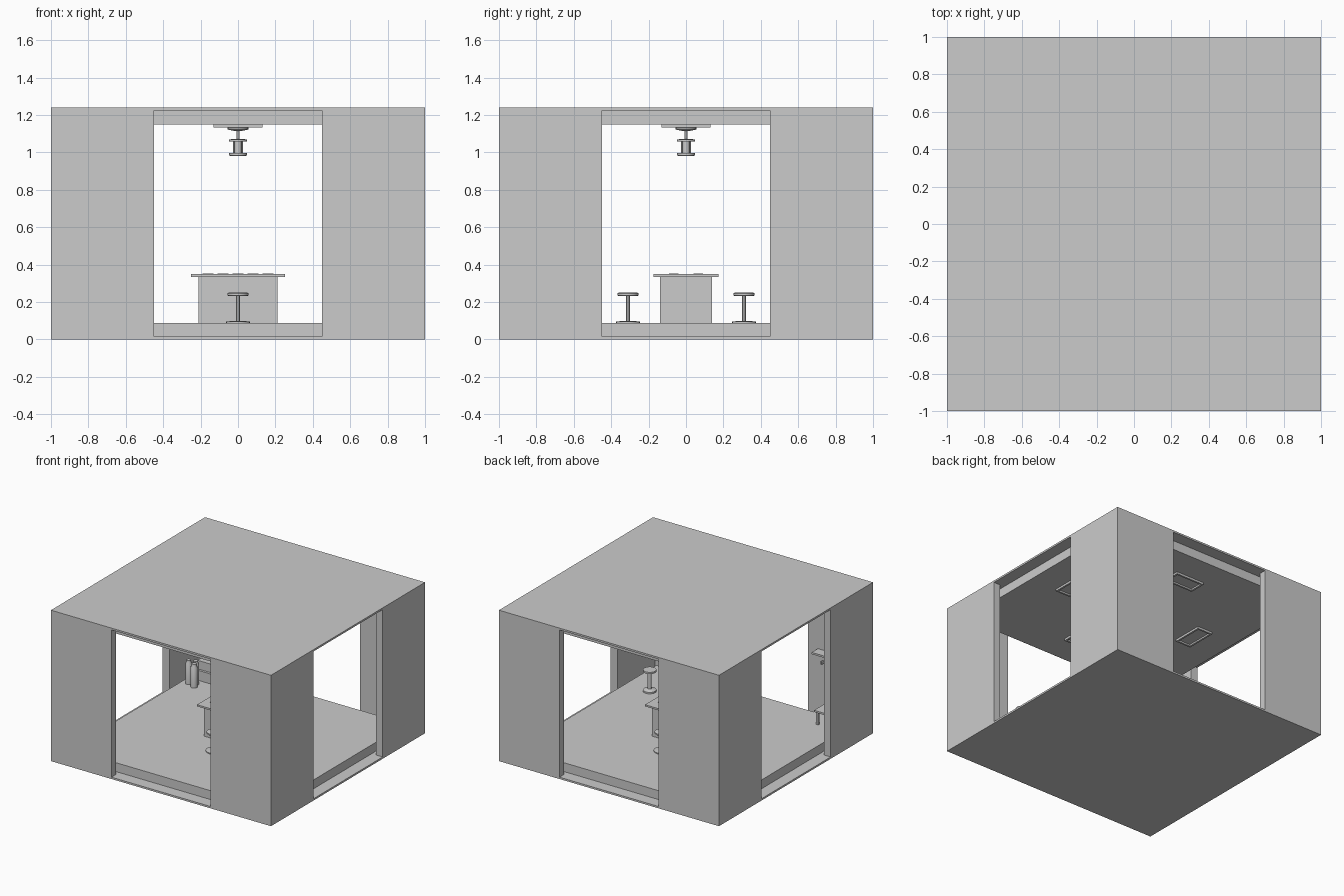
import bpy, bmesh, math
from mathutils import Vector

if "Cube" in bpy.data.objects:
    bpy.data.objects.remove(bpy.data.objects["Cube"])


def finish(name, bm):
    bmesh.ops.recalc_face_normals(bm, faces=bm.faces)
    me = bpy.data.meshes.new(name)
    bm.to_mesh(me)
    bm.free()
    ob = bpy.data.objects.new(name, me)
    bpy.context.collection.objects.link(ob)
    return ob


def box(name, x0, x1, y0, y1, z0, z1):
    bm = bmesh.new()
    bmesh.ops.create_cube(bm, size=1)
    for v in bm.verts:
        v.co = Vector(((x0 + x1) / 2 + v.co.x * (x1 - x0),
                       (y0 + y1) / 2 + v.co.y * (y1 - y0),
                       (z0 + z1) / 2 + v.co.z * (z1 - z0)))
    return finish(name, bm)


def prism(name, points, z0, z1):
    bm = bmesh.new()
    face = bm.faces.new([bm.verts.new((x, y, z0)) for x, y in points])
    ext = bmesh.ops.extrude_face_region(bm, geom=[face])
    verts = [g for g in ext["geom"] if isinstance(g, bmesh.types.BMVert)]
    bmesh.ops.translate(bm, vec=(0, 0, z1 - z0), verts=verts)
    return finish(name, bm)


def lathe(name, profile, x=0, y=0, sides=24):
    # closed solid of revolution from (radius, z) points
    bm = bmesh.new()
    rings = [[bm.verts.new((x + r * math.cos(2 * math.pi * i / sides),
                            y + r * math.sin(2 * math.pi * i / sides), z))
              for i in range(sides)] for r, z in profile]
    for a, b in zip(rings, rings[1:]):
        for i in range(sides):
            j = (i + 1) % sides
            bm.faces.new((a[i], a[j], b[j], b[i]))
    bm.faces.new(rings[0])
    bm.faces.new(rings[-1])
    ob = finish(name, bm)
    bpy.ops.object.select_all(action='DESELECT')
    ob.select_set(True)
    bpy.context.view_layer.objects.active = ob
    bpy.ops.object.shade_smooth_by_angle()
    return ob


# outer shell: base, roof and four L-shaped wall corners
box("base_plate", -1, 1, -1, 1, 0, .015)
box("roof_plate", -1, 1, -1, 1, 1.225, 1.24)
L = [(1, 1), (.45, 1), (.45, .94), (.94, .94), (.94, .45), (1, .45)]
for sx in (-1, 1):
    for sy in (-1, 1):
        prism("wall_corner", [(sx * x, sy * y) for x, y in L], .015, 1.225)

# inner floor and ceiling slabs
box("floor_slab", -.9, .9, -.9, .9, .015, .088)
box("ceiling_slab", -.9, .9, -.9, .9, 1.15, 1.225)

# ceiling light frames, one near each opening
for k in range(4):
    turn = k * math.pi / 2
    for x0, x1, y0, y1 in ((-.13, .13, .52, .535), (-.13, .13, .645, .66),
                           (-.13, -.115, .535, .645), (.115, .13, .535, .645)):
        box("light_frame", x0, x1, y0, y1, 1.133, 1.15).rotation_euler.z = turn
    box("light_panel", -.115, .115, .535, .645, 1.146, 1.15).rotation_euler.z = turn

# hanging lantern
lathe("lantern_mount", [(.03, 1.15), (.055, 1.132), (.055, 1.122), (.02, 1.115)])
lathe("lantern_rod", [(.009, 1.12), (.009, 1.07)], sides=12)
lathe("lantern_cap", [(.03, 1.073), (.047, 1.068), (.047, 1.058)])
lathe("lantern_base", [(.047, .998), (.047, .985), (.04, .98)])
lathe("lantern_bulb", [(.02, .998), (.02, 1.058)])
for k in range(4):
    lathe("lantern_post", [(.005, .995), (.005, 1.06)],
          .032 * math.cos(k * math.pi / 2 + .785), .032 * math.sin(k * math.pi / 2 + .785), 8)

# central table with thin items on top
box("table_body", -.21, .21, -.14, .14, .088, .335)
box("table_top", -.25, .25, -.175, .175, .335, .349)
for i in range(5):
    x = -.16 + .08 * i
    for y in (-.09, .04):
        box("table_card", x - .03, x + .03, y, y + .05, .349, .353)

# stools at both sides
for y in (-.31, .31):
    lathe("stool_base", [(.063, .088), (.063, .095), (.03, .1)], 0, y)
    lathe("stool_stem", [(.01, .09), (.01, .235)], 0, y, 12)
    lathe("stool_seat", [(.05, .232), (.056, .236), (.056, .247), (.05, .25)], 0, y)

# canisters and crates in the back left corner
for x, y in ((-.84, .56), (-.79, .58), (-.77, .53)):
    lathe("canister", [(.026, .088), (.026, .25), (.018, .265), (.018, .28)], x, y, 16)
box("crate_low", -.86, -.66, .64, .82, .088, .17)
box("crate_high", -.83, -.7, .66, .8, .17, .24)

# bench and wall shelf in the front left corner
box("bench_top", -.9, -.66, -.9, -.72, .19, .205)
for x in (-.88, -.68):
    for y in (-.88, -.74):
        box("bench_leg", x - .01, x + .01, y - .01, y + .01, .088, .19)
box("wall_shelf", -.9, -.54, -.94, -.86, .58, .595)
for i in range(4):
    x = -.86 + .09 * i
    box("shelf_hook", x - .006, x + .006, -.94, -.91, .49, .51)

# small pedestal in the front right corner
lathe("pedestal", [(.05, .088), (.05, .1), (.015, .11), (.015, .24),
                   (.05, .25), (.05, .265)], .68, -.5)
